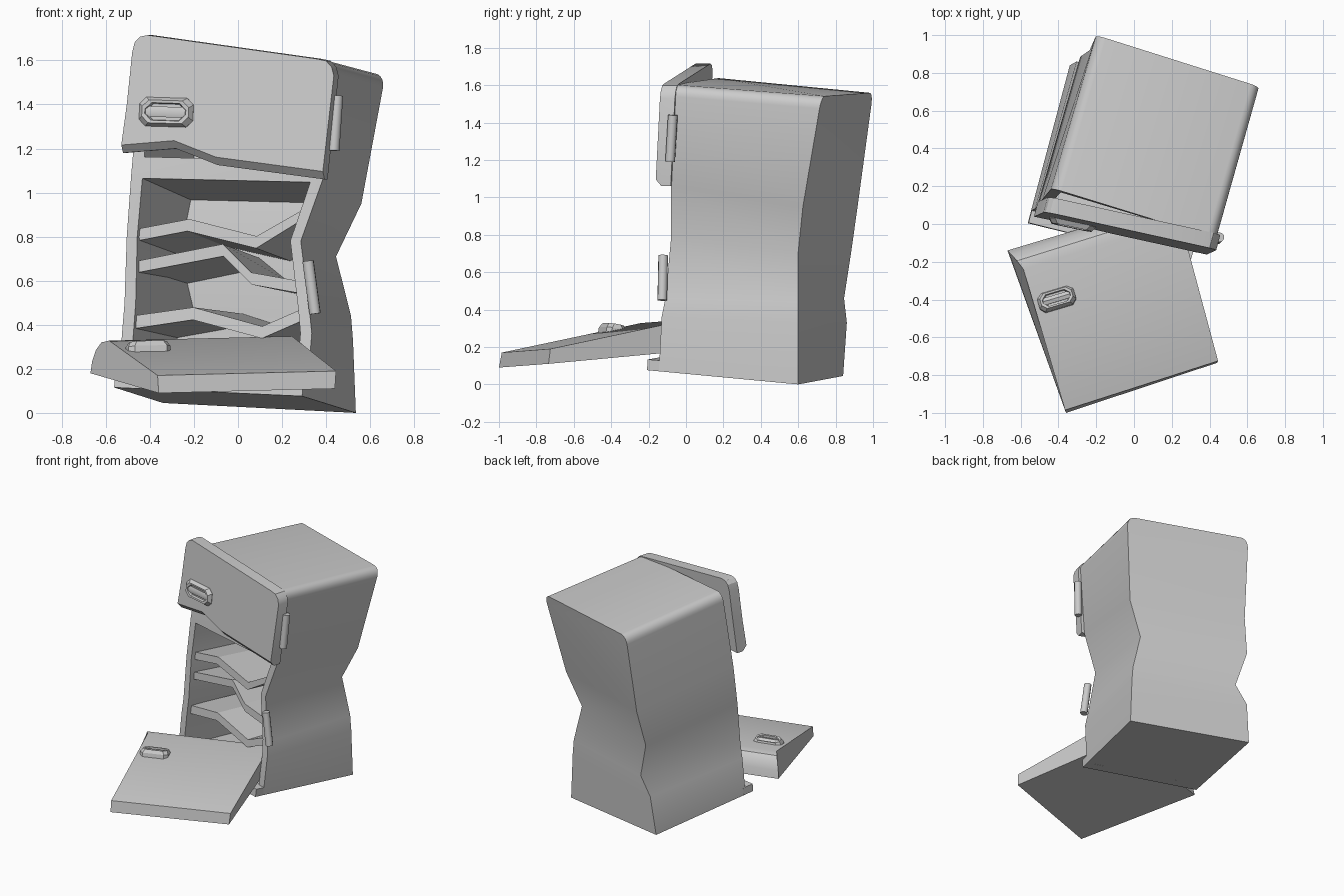
import bpy, bmesh, math
from mathutils import Vector as V

if "Cube" in bpy.data.objects:
    bpy.data.objects.remove(bpy.data.objects["Cube"])

# Corner columns of the bent cabinet: five bands of height, bottom to top
FL = [(-.545, .07, .11), (-.525, .08, .38), (-.515, .09, .5), (-.505, .11, .8), (-.485, .13, 1.08), (-.435, .19, 1.64)]
FR = [(.31, -.145, .07), (.335, -.13, .36), (.325, -.11, .46), (.285, -.08, .78), (.385, -.08, 1.06), (.44, -.08, 1.60)]
BL = [(-.34, .84, .045), (-.305, .86, .33), (-.215, .845, .46), (-.285, .885, .72), (-.235, .92, .97), (-.20, 1.0, 1.56)]
BR = [(.535, .60, 0), (.522, .60, .33), (.513, .60, .44), (.445, .60, .71), (.56, .625, .95), (.67, .725, 1.54)]


def warp(p):
    """(across, depth, height band) -> bent cabinet space"""
    u, v, s = p
    i = max(0, min(4, int(s)))
    fl, fr, bl, br = (V(c[i]).lerp(V(c[i + 1]), s - i) for c in (FL, FR, BL, BR))
    a = fl + (fr - fl) * u
    b = bl + (br - bl) * u
    return a + (b - a) * v


def band(z):
    """front height -> height band"""
    zs = [(a[2] + b[2]) / 2 for a, b in zip(FL, FR)]
    for i in range(5):
        if z <= zs[i + 1] or i == 4:
            return i + (z - zs[i]) / (zs[i + 1] - zs[i])


def loft(name, loops, bands=False, smooth=35):
    """closed solid through equal-length loops"""
    bm = bmesh.new()
    rows = [[bm.verts.new(p) for p in l] for l in loops]
    n = len(rows[0])
    for a, b in zip(rows, rows[1:]):
        for i in range(n):
            bm.faces.new((a[i], a[(i + 1) % n], b[(i + 1) % n], b[i]))
    bm.faces.new(rows[0])
    bm.faces.new(rows[-1])
    bmesh.ops.recalc_face_normals(bm, faces=bm.faces)
    return finish(name, bm, bands, smooth)


def finish(name, bm, bands=False, smooth=35):
    if bands:
        for k in range(1, 5):
            bmesh.ops.bisect_plane(bm, geom=bm.verts[:] + bm.edges[:] + bm.faces[:], dist=1e-5,
                                   plane_co=(0, 0, k), plane_no=(0, 0, 1))
        bmesh.ops.triangulate(bm, faces=[f for f in bm.faces if len(f.verts) > 4])
        for v in bm.verts:
            v.co = warp(v.co)
        bmesh.ops.recalc_face_normals(bm, faces=bm.faces)
    me = bpy.data.meshes.new(name)
    bm.to_mesh(me)
    bm.free()
    ob = bpy.data.objects.new(name, me)
    bpy.context.collection.objects.link(ob)
    if smooth:
        bpy.ops.object.select_all(action='DESELECT')
        ob.select_set(True)
        bpy.context.view_layer.objects.active = ob
        bpy.ops.object.shade_smooth_by_angle(angle=math.radians(smooth))
    return ob


def block(name, u, v, s, bands=False):
    loops = [[(u[0], y, s[0]), (u[1], y, s[0]), (u[1], y, s[1]), (u[0], y, s[1])] for y in v]
    return loft(name, loops, bands, 0)


# Cabinet: rounded-top profile with two compartments cut out, then bent
arc = [(.06 * (1 - math.cos(math.radians(a))), 5 - .11 * (1 - math.sin(math.radians(a)))) for a in range(0, 91, 18)]
prof = [(1, 0), (0, 0)] + arc + [(1 - u, s) for u, s in reversed(arc)]
raw = loft("cabinet_blank", [[(u, y, s) for u, s in prof] for y in (0, 1)], False, 0)
cutters = [block("fridge_cutter", (.06, .94), (-.2, .9), (.16, 3.95)),
           block("freezer_cutter", (.06, .94), (-.2, .9), (4.15, 4.89))]
for c in cutters:
    c.hide_render = True
    m = raw.modifiers.new("cut", 'BOOLEAN')
    m.operation = 'DIFFERENCE'
    m.solver = 'EXACT'
    m.object = c
bpy.context.view_layer.update()
bm = bmesh.new()
bm.from_object(raw, bpy.context.evaluated_depsgraph_get())
finish("cabinet", bm, True)
for o in [raw] + cutters:
    bpy.data.objects.remove(o)

# Sill at the foot of the opening
block("bottom_sill", (0, 1), (-.085, .02), (0, .2), True)

# Warped shelves
shelves = [[(.05, .83), (.33, .88), (.73, .81), (.95, .94)],
           [(.05, .68), (.54, .77), (.69, .645), (.95, .615)],
           [(.05, .43), (.36, .475), (.73, .40), (.95, .49)]]
for k, pts in enumerate(shelves):
    loop = [(u, z) for u, z in pts] + [(u, z - .055) for u, z in reversed(pts)]
    loft(f"shelf_{k + 1}", [[warp((u, y, band(z))) for u, z in loop] for y in (.04, .92)], False, 0)


# Upper door, slightly ajar, with chamfered lower lip
def door_y(x, z):
    return -.155 - .21 * x + .07 * z


outline = [(-.53, 1.18), (-.505, 1.40), (-.48, 1.64), (-.468, 1.685), (-.445, 1.708), (-.41, 1.715),
           (.36, 1.607), (.40, 1.598), (.425, 1.57), (.435, 1.53), (.385, 1.06),
           (-.1, 1.125), (-.29, 1.20)]
layers = []
for d, lift in ((0, .06), (.03, 0), (.08, 0)):
    layers.append([(x + .27 * d, door_y(x, z) + d, z + (lift if z < 1.25 and lift else 0) * .6) for x, z in outline])
loft("upper_door", layers, False, 30)

# Fallen lower door, thicker and rounded at its upper end
left = [(-.67, -.14, .18), (-.662, -.15, .235), (-.645, -.165, .285), (-.62, -.195, .32), (-.585, -.24, .328),
        (-.365, -.985, .17), (-.36, -1.0, .09)]
right = [(.20, .12, .19), (.205, .11, .25), (.215, .095, .305), (.228, .07, .335), (.245, .02, .348),
         (.445, -.725, .19), (.44, -.735, .11)]
loft("lower_door", [left, right], False, 30)


# Door grips: octagonal rim with a bar inside
def handle(name, c, ex, n, k=1):
    c, ex, n = V(c), V(ex).normalized(), V(n).normalized()
    ey = n.cross(ex).normalized()

    def ring(w, h, d):
        q = .03
        pts = [(w - q, -h), (w, -h + q), (w, h - q), (w - q, h), (q - w, h), (-w, h - q), (-w, q - h), (q - w, -h)]
        return [c + (ex * a + ey * b) * k + n * d for a, b in pts]
    loft(name + "_rim", [ring(.125, .066, -.03), ring(.125, .066, .004), ring(.108, .052, .028),
                         ring(.095, .04, .026), ring(.09, .037, .006)], False, 20)
    bar = [[c + (ex * a + ey * b) * k + n * d for b, d in ((-.022, .0), (.022, .0), (.024, .016), (0, .024), (-.024, .016))]
           for a in (-.092, .092)]
    loft(name + "_bar", bar, False, 40)


handle("upper_handle", (-.325, door_y(-.325, 1.365), 1.365), (1, -.21, -.03), (-.21, -1, .07))
handle("lower_handle", (-.41, -.395, .293), (.87, .26, .02), (-.03, .18, 1), .8)


# Hinge pins on the right side
def pin(name, a, b, r=.026):
    a, b = V(a), V(b)
    q = (b - a).to_track_quat('Z', 'Y')
    circ = [q @ V((r * math.cos(t * math.pi / 5), r * math.sin(t * math.pi / 5), 0)) for t in range(10)]
    loft(name, [[e + o for o in circ] for e in (a, b)], False, 40)


pin("upper_hinge", (.435, -.085, 1.19), (.452, -.07, 1.44))
pin("lower_hinge", (.35, -.127, .45), (.318, -.122, .69))
